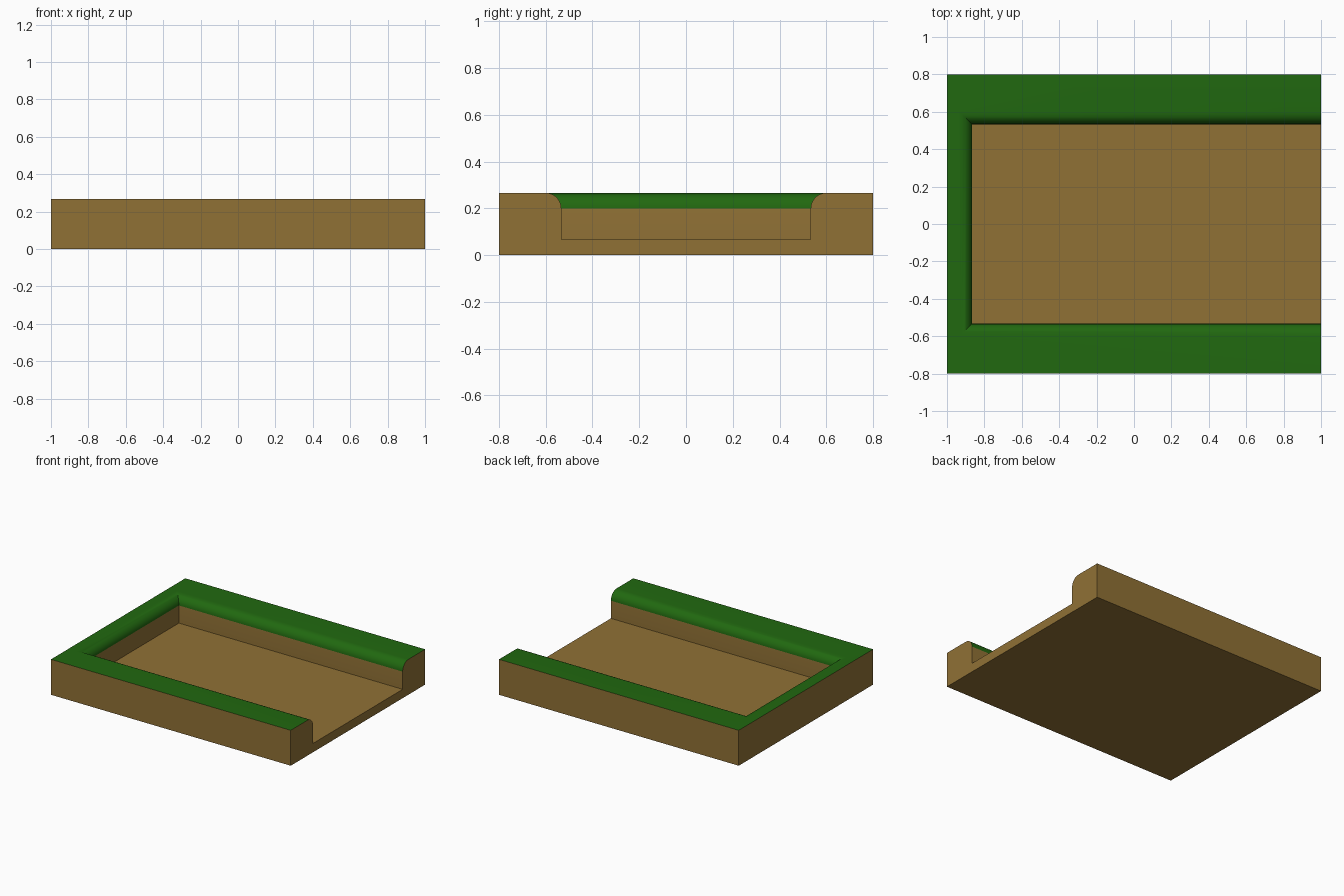
import bpy, bmesh, math

if "Cube" in bpy.data.objects:
    bpy.data.objects.remove(bpy.data.objects["Cube"])

def material(name, color):
    m = bpy.data.materials.new(name)
    m.diffuse_color = (*color, 1)
    m.use_nodes = True
    m.node_tree.nodes["Principled BSDF"].inputs["Base Color"].default_value = m.diffuse_color
    return m

R = 0.0667          # lip radius
TOP = 0.2667        # bank height
FLOOR = 0.0667      # channel floor height
SEG = 8

# Bank cross-section: (left wall x, side wall half y, z), outer bottom to channel floor
profile = [(-1, 0.8, 0), (-1, 0.8, TOP)]
for i in range(SEG + 1):
    a = math.pi / 2 * i / SEG
    d = R * math.sin(a)
    profile.append((-0.9333 + d, 0.6 - d, TOP - R + R * math.cos(a)))
profile.append((-0.8667, 0.5333, FLOOR))

bm = bmesh.new()
# Each row runs along the front bank, the left bank and the back bank
rows = [[bm.verts.new(p) for p in ((1, -y, z), (x, -y, z), (x, y, z), (1, y, z))]
        for x, y, z in profile]

# Outer walls, grassy top with rounded lip, inner walls
for r, (a, b) in enumerate(zip(rows, rows[1:])):
    for k in range(3):
        f = bm.faces.new((a[k], b[k], b[k + 1], a[k + 1]))
        f.material_index = 1 if 1 <= r <= SEG + 1 else 0

# Channel floor, underside and open end
bm.faces.new(rows[-1])
bm.faces.new(rows[0])
bm.faces.new([r[0] for r in rows] + [r[3] for r in reversed(rows)])
bmesh.ops.recalc_face_normals(bm, faces=bm.faces)

mesh = bpy.data.meshes.new("dirt_channel_end")
bm.to_mesh(mesh)
bm.free()
mesh.materials.append(material("dirt", (0.28, 0.165, 0.036)))
mesh.materials.append(material("grass", (0.015, 0.14, 0.005)))
obj = bpy.data.objects.new("dirt_channel_end", mesh)
bpy.context.collection.objects.link(obj)
bpy.context.view_layer.objects.active = obj
obj.select_set(True)
bpy.ops.object.shade_smooth_by_angle(angle=math.radians(30))
